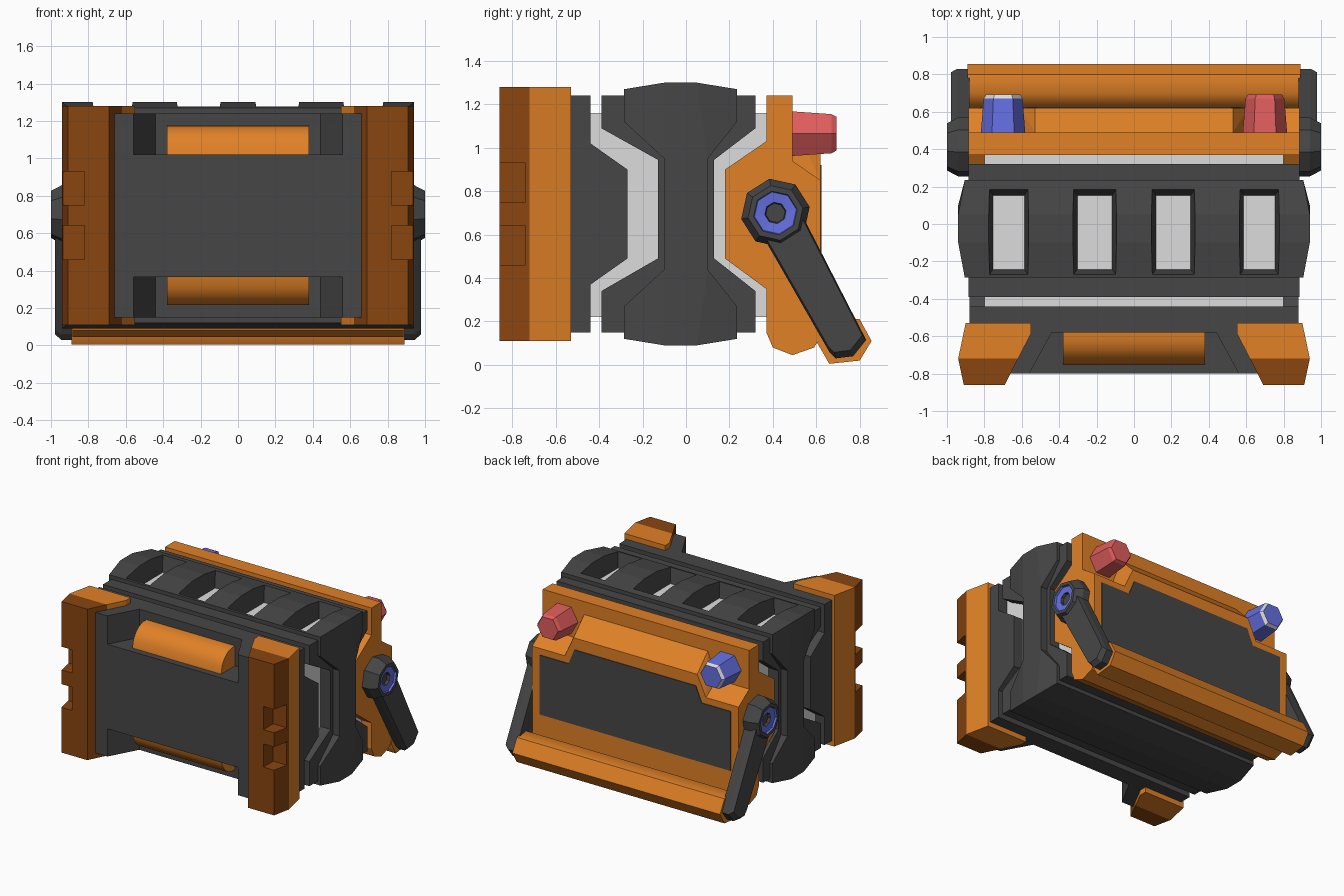
import bpy, bmesh, math
from mathutils import Vector

if "Cube" in bpy.data.objects:
    bpy.data.objects.remove(bpy.data.objects["Cube"])


def material(name, rgb):
    m = bpy.data.materials.new(name)
    m.diffuse_color = (*rgb, 1)
    m.use_nodes = True
    m.node_tree.nodes["Principled BSDF"].inputs["Base Color"].default_value = m.diffuse_color
    return m


ORANGE = material("orange", (0.75, 0.22, 0.02))
BROWN = material("dark_orange", (0.25, 0.06, 0.005))
GREY = material("dark_grey", (0.062, 0.062, 0.062))
LIGHT = material("light_grey", (0.72, 0.72, 0.72))
RED = material("red", (0.75, 0.11, 0.11))
BLUE = material("blue", (0.13, 0.16, 0.75))


def finish(name, bm, *mats):
    bmesh.ops.recalc_face_normals(bm, faces=bm.faces)
    me = bpy.data.meshes.new(name)
    bm.to_mesh(me)
    bm.free()
    for m in mats:
        me.materials.append(m)
    ob = bpy.data.objects.new(name, me)
    bpy.context.collection.objects.link(ob)
    return ob


def place(axis, p, t):
    return {"x": (t, p[0], p[1]), "y": (p[0], t, p[1]), "z": (p[0], p[1], t)}[axis]


def add_prism(bm, pts, axis, a, b, caps=None):
    """Extrude a profile from a to b; a and b may be functions of the profile point."""
    rings = []
    for t in (a, b):
        rings.append([bm.verts.new(place(axis, p, t(p) if callable(t) else t)) for p in pts])
    n = len(pts)
    for i in range(n):
        j = (i + 1) % n
        bm.faces.new((rings[0][i], rings[0][j], rings[1][j], rings[1][i]))
    for ring in rings:
        for cap in caps or [range(n)]:
            bm.faces.new([ring[i] for i in cap])


def prism(name, pts, axis, a, b, mat, caps=None):
    bm = bmesh.new()
    add_prism(bm, pts, axis, a, b, caps)
    return finish(name, bm, mat)


def hull(name, pts, mat):
    bm = bmesh.new()
    for p in pts:
        bm.verts.new(p)
    res = bmesh.ops.convex_hull(bm, input=bm.verts)
    junk = {v for v in res["geom_interior"] if isinstance(v, bmesh.types.BMVert)}
    bmesh.ops.delete(bm, geom=list(junk), context="VERTS")
    bmesh.ops.dissolve_limit(bm, angle_limit=0.01, verts=bm.verts, edges=bm.edges)
    return finish(name, bm, mat)


def lathe(name, rings, sides, axis, centre, mats, ids, turn=0.0):
    """Stack of polygon rings (position, radius); ids gives one material per band, last is the end cap."""
    bm = bmesh.new()
    loops = []
    for t, r in rings:
        loop = []
        for k in range(sides):
            a = turn + 2 * math.pi * k / sides
            p = (centre[0] + r * math.cos(a), centre[1] + r * math.sin(a))
            loop.append(bm.verts.new(place(axis, p, t)))
        loops.append(loop)
    for i in range(len(loops) - 1):
        for k in range(sides):
            j = (k + 1) % sides
            f = bm.faces.new((loops[i][k], loops[i][j], loops[i + 1][j], loops[i + 1][k]))
            f.material_index = ids[i]
    bm.faces.new(loops[0])
    bm.faces.new(loops[-1]).material_index = ids[-1]
    return finish(name, bm, *mats)


def smooth(ob):
    bpy.ops.object.select_all(action="DESELECT")
    bpy.context.view_layer.objects.active = ob
    ob.select_set(True)
    bpy.ops.object.shade_smooth_by_angle(angle=math.radians(50))


def box(name, x, y, z, mat):
    return prism(name, [(x[0], y[0]), (x[1], y[0]), (x[1], y[1]), (x[0], y[1])], "z", z[0], z[1], mat)


# Inner core
box("core", (-0.80, 0.80), (-0.44, 0.40), (0.22, 1.16), LIGHT)

# Front body slab, stepped toward the core
prism("front_slab", [(-0.58, 0.15), (-0.44, 0.15), (-0.44, 0.37), (-0.27, 0.49), (-0.27, 0.90),
                     (-0.44, 1.02), (-0.44, 1.24), (-0.58, 1.24)], "x", -0.88, 0.88, GREY)

# Front panel with a recess at top and bottom
box("front_panel", (-0.60, 0.60), (-0.80, -0.53), (0.365, 1.02), GREY)
for s in (-1, 1):
    prism("front_panel_side", [(s * 0.67, -0.80), (s * 0.56, -0.80), (s * 0.44, -0.58),
                               (s * 0.44, -0.53), (s * 0.67, -0.53)], "z", 0.15, 1.24, GREY)

# Rounded grips inside the recesses
arc = [(-0.57, 1.175), (-0.62, 1.174), (-0.67, 1.158), (-0.71, 1.125), (-0.738, 1.08), (-0.75, 1.02), (-0.57, 1.02)]
smooth(prism("upper_grip", arc, "x", -0.38, 0.38, ORANGE))
smooth(prism("lower_grip", [(y, 1.39 - z) for y, z in arc], "x", -0.38, 0.38, ORANGE))

# Corner guards: plain rear half, notched front half
for s in (-1, 1):
    rear = [(0.55, -0.53), (0.90, -0.53), (0.94, -0.72), (0.62, -0.72), (0.55, -0.585)]
    full = [(0.62, -0.72), (0.94, -0.72), (0.91, -0.86), (0.69, -0.86)]
    cut = [(0.62, -0.72), (0.94, -0.72), (0.936, -0.74), (0.82, -0.74), (0.82, -0.86), (0.69, -0.86)]
    prism("guard_rear", [(s * x, y) for x, y in rear], "z", 0.11, 1.28, ORANGE)
    bm = bmesh.new()
    levels = [0.11, 0.46, 0.64, 0.75, 0.93, 1.28]
    for i in range(5):
        shape = cut if i % 2 else full
        add_prism(bm, [(s * x, y) for x, y in shape], "z", levels[i], levels[i + 1])
    finish("guard_front", bm, BROWN)

# Waisted centre belt and the thinner flange behind it
flange = prism("belt_flange", [(-0.39, 1.09), (-0.39, 1.24), (0.32, 1.24), (0.32, 1.09), (0.13, 0.945), (0.13, 0.49),
                               (0.32, 0.34), (0.32, 0.15), (-0.39, 0.15), (-0.39, 0.34), (-0.13, 0.49), (-0.13, 0.945)],
               "x", -0.885, 0.885, GREY)
half = [(-0.10, 0.95), (-0.285, 1.12), (-0.285, 1.27), (-0.10, 1.30), (0.05, 1.30), (0.235, 1.27), (0.235, 1.12), (0.10, 0.95)]
outline = half + [(y, 1.39 - z) for y, z in reversed(half)]


def belt_x(p):
    return 0.94 if abs(p[0]) < 0.15 else 0.905


belt = prism("belt", outline, "x", lambda p: -belt_x(p), belt_x, GREY,
             [(0, 1, 2, 3), (4, 5, 6, 7), (8, 9, 10, 11), (12, 13, 14, 15), (0, 3, 4, 7, 8, 11, 12, 15)])

# Tapered windows through the belt top
for x, w in ((-0.67, 0.11), (-0.21, 0.12), (0.21, 0.12), (0.67, 0.11)):
    pts = []
    for z, d in ((1.32, 0.0), (1.14, 0.03)):
        pts += [(x + sx * (w - d), y, z) for sx in (-1, 1) for y in (-0.28 + d * 1.4, 0.195 - d * 1.6)]
    cutter = hull("window_cutter", pts, GREY)
    cutter.hide_render = True
    cutter.display_type = "WIRE"
    for target in (belt, flange):
        m = target.modifiers.new("window", "BOOLEAN")
        m.operation, m.solver, m.object = "DIFFERENCE", "EXACT", cutter

# Back housing with a raised middle and a dark inset panel
prism("back_housing", [(0.37, 1.24), (0.49, 1.24), (0.49, 0.94), (0.62, 0.85), (0.62, 0.13), (0.59, 0.08),
                       (0.49, 0.045), (0.40, 0.08), (0.37, 0.15), (0.37, 0.35), (0.18, 0.49), (0.18, 0.90),
                       (0.37, 1.03)], "x", -0.885, 0.885, ORANGE)
hull("back_raised_middle", [(s * x, y, z) for s in (-1, 1) for x, y, z in
                            ((0.53, 0.45, 1.14), (0.53, 0.49, 1.14), (0.53, 0.62, 1.01), (0.61, 0.62, 0.84),
                             (0.61, 0.49, 0.93), (0.61, 0.45, 0.84))], ORANGE)
edge = [(0.82, 0.34), (0.82, 0.80), (0.57, 0.80), (0.52, 0.92)]
prism("back_panel", edge + [(-x, z) for x, z in reversed(edge)], "y", 0.617, 0.625, GREY)

# Six-sided lamps
lamp = [(0.47, 0.12), (0.67, 0.104), (0.693, 0.09)]
lathe("red_lamp", lamp, 6, "y", (0.70, 1.065), [RED], [0, 0, 0])
lathe("blue_lamp", lamp, 6, "y", (-0.70, 1.065), [BLUE, LIGHT], [0, 1, 0])

# Carry handle: bar, arms and pivot hubs
smooth(prism("handle_bar", [(0.605, 0.10), (0.66, 0.005), (0.80, 0.02), (0.855, 0.11), (0.80, 0.21), (0.70, 0.225),
                            (0.63, 0.17)], "x", -0.89, 0.89, ORANGE))
arm = [(0.35, 0.60), (0.53, 0.70), (0.83, 0.115), (0.77, 0.04), (0.69, 0.03), (0.66, 0.06)]
mid = Vector((0.60, 0.38))
for s in (-1, 1):
    pts = [(s * x, y, z) for x in (0.88, 0.945) for y, z in arm]
    for p in arm:
        q = mid + (Vector(p) - mid) * 0.92
        pts.append((s * 0.978, q.x, q.y))
    hull("handle_arm", pts, GREY)
    hub = [(0.87, 0.16), (0.94, 0.16), (1.0, 0.128), (1.0, 0.102), (0.985, 0.098), (0.98, 0.05), (0.96, 0.045)]
    lathe("handle_hub", [(s * x, r) for x, r in hub], 8, "x", (0.412, 0.70), [GREY, BLUE],
          [0, 0, 0, 1, 1, 0, 0], math.radians(10))
